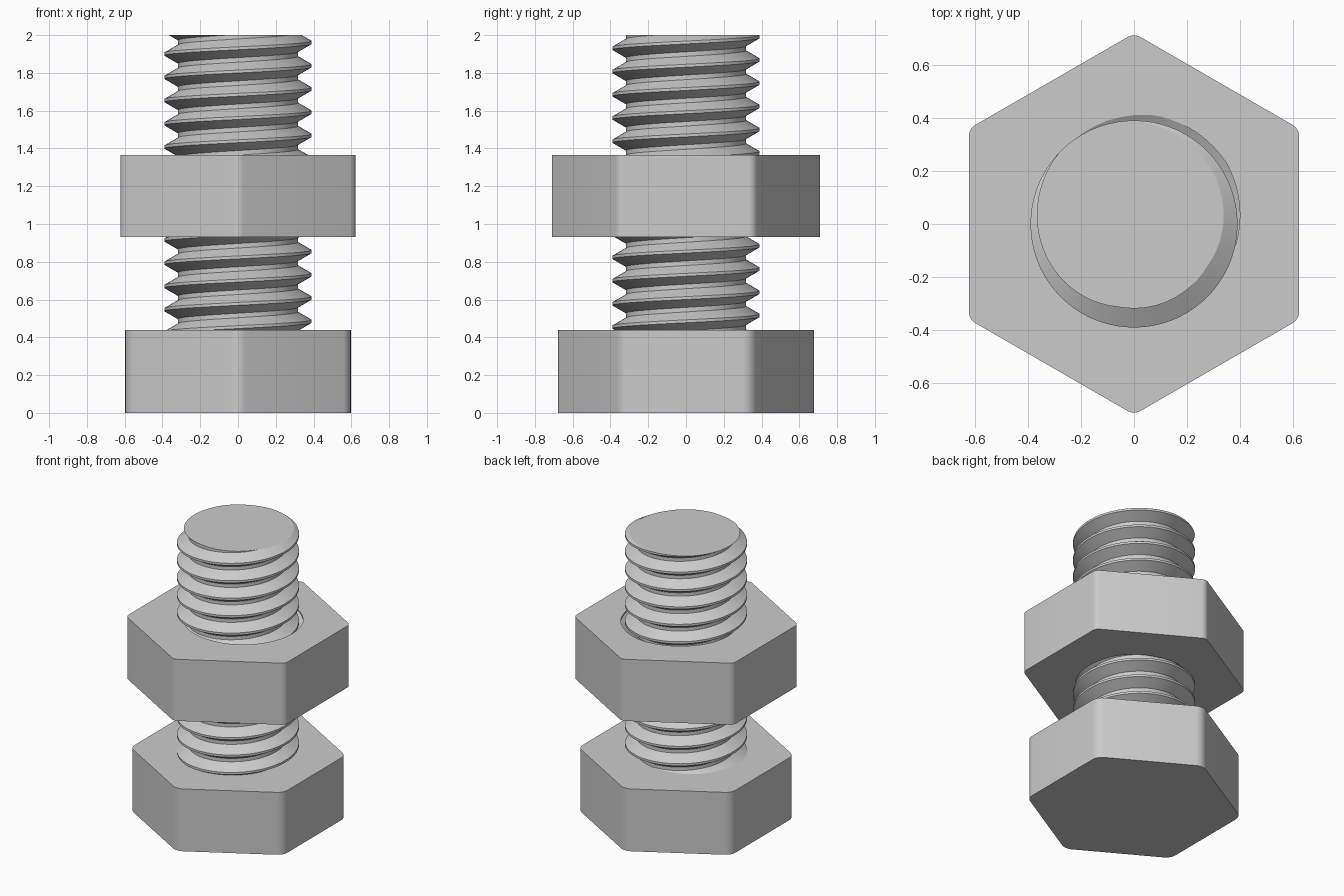
import bpy, bmesh
from math import sin, cos, tan, pi, radians
from mathutils import Vector

if "Cube" in bpy.data.objects:
    bpy.data.objects.remove(bpy.data.objects["Cube"])

PITCH = 0.123
STEPS = 72            # segments per turn
CREST_Z = 1.961       # height of a crest on the +x side

steel = bpy.data.materials.new("grey steel")
steel.use_nodes = True
steel.diffuse_color = (0.6, 0.6, 0.6, 1)
steel.node_tree.nodes["Principled BSDF"].inputs["Base Color"].default_value = (0.6, 0.6, 0.6, 1)


def finish(bm, name):
    bmesh.ops.recalc_face_normals(bm, faces=bm.faces)
    mesh = bpy.data.meshes.new(name)
    bm.to_mesh(mesh)
    bm.free()
    mesh.materials.append(steel)
    obj = bpy.data.objects.new(name, mesh)
    bpy.context.collection.objects.link(obj)
    bpy.ops.object.select_all(action='DESELECT')
    obj.select_set(True)
    bpy.context.view_layer.objects.active = obj
    bpy.ops.object.shade_smooth_by_angle(angle=radians(20))
    return obj


def add_thread(bm, root, crest, low, high):
    """Right-handed helical surface, trimmed flat at low and high."""
    flank = PITCH * 0.34
    half = PITCH / 16
    profile = [(crest, -half), (crest, half),
               (root, half + flank), (root, PITCH - half - flank)]
    turns = int((high - low) / PITCH) + 6
    start = CREST_Z - PITCH * (int((CREST_Z - low) / PITCH) + 3)
    columns = []
    for k in range(turns * STEPS):
        a = 2 * pi * k / STEPS
        z = start + PITCH * k / STEPS
        columns.append([bm.verts.new((r * cos(a), r * sin(a), z + dz)) for r, dz in profile])
    for k in range(len(columns) - STEPS - 1):
        here = columns[k] + [columns[k + STEPS][0]]
        after = columns[k + 1] + [columns[k + STEPS + 1][0]]
        for j in range(4):
            bm.faces.new((here[j], after[j], after[j + 1], here[j + 1]))
    for z, up in ((low, -1), (high, 1)):
        bmesh.ops.bisect_plane(bm, geom=bm.verts[:] + bm.edges[:] + bm.faces[:], dist=1e-5,
                               plane_co=(0, 0, z), plane_no=(0, 0, up), clear_outer=True)
    loose = [v for v in bm.verts if not v.link_faces]
    bmesh.ops.delete(bm, geom=loose, context='VERTS')


def rim(bm, z):
    """Open edges lying in the plane at height z."""
    return [e for e in bm.edges if e.is_boundary and all(abs(v.co.z - z) < 1e-4 for v in e.verts)]


def add_hex_walls(bm, apothem, radius, low, high, segments=6):
    """Six walls with rounded corners; corners point along y."""
    corner = (apothem - radius) / cos(pi / 6)
    rings = ([], [])
    for i in range(6):
        mid = pi / 6 + i * pi / 3
        centre = Vector((corner * cos(mid), corner * sin(mid), 0))
        for s in range(segments + 1):
            a = mid + (s / segments - 0.5) * pi / 3
            p = centre + Vector((radius * cos(a), radius * sin(a), 0))
            for ring, z in zip(rings, (low, high)):
                ring.append(bm.verts.new((p.x, p.y, z)))
    bottom, top = rings
    for i in range(len(top)):
        j = (i + 1) % len(top)
        bm.faces.new((bottom[i], bottom[j], top[j], top[i]))
    return rings


# Bolt head: solid rounded hexagon
bm = bmesh.new()
bottom, top = add_hex_walls(bm, 0.597, 0.08, 0, 0.44)
bm.faces.new(bottom[::-1])
bm.faces.new(top)
finish(bm, "bolt_head")

# Threaded shank, rooted inside the head
bm = bmesh.new()
add_thread(bm, 0.318, 0.39, 0.41, 2.0)
for z in (0.41, 2.0):
    bmesh.ops.edgeloop_fill(bm, edges=rim(bm, z))
finish(bm, "threaded_shank")

# Nut: hexagon with a matching, slightly wider internal thread
bm = bmesh.new()
add_thread(bm, 0.345, 0.417, 0.93, 1.365)
add_hex_walls(bm, 0.622, 0.05, 0.93, 1.365)
for z in (0.93, 1.365):
    bmesh.ops.triangle_fill(bm, edges=rim(bm, z), use_beauty=True)
finish(bm, "hex_nut")
